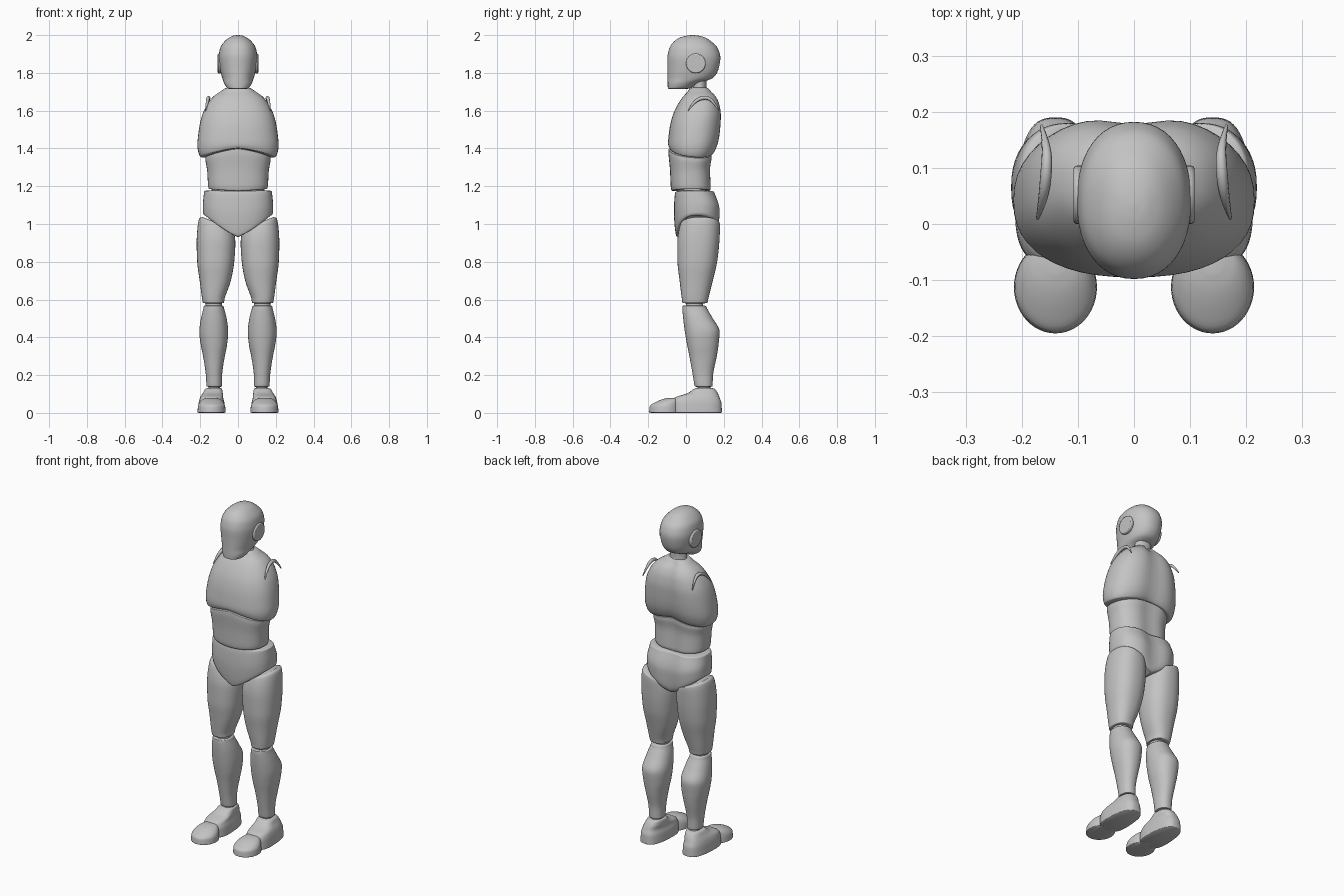
import bpy, bmesh, math

N = 48      # points around each section
SUB = 5     # smoothing steps between two sections

grey = bpy.data.materials.new("mannequin grey")
grey.diffuse_color = (0.55, 0.55, 0.55, 1)


def finish(ob, angle=40):
    ob.data.materials.clear()
    ob.data.materials.append(grey)
    bpy.ops.object.select_all(action='DESELECT')
    ob.select_set(True)
    bpy.context.view_layer.objects.active = ob
    bpy.ops.object.shade_smooth_by_angle(angle=math.radians(angle))


def blend(rows):
    """Monotone cubic interpolation of the section parameters."""
    rows = [tuple(r) + (0,) * (7 - len(r)) for r in rows]
    cols = []
    for c in zip(*rows):
        d = [b - a for a, b in zip(c, c[1:])]
        m = [d[0]] + [2 * a * b / (a + b) if a * b > 0 else 0 for a, b in zip(d, d[1:])] + [d[-1]]
        out = []
        for i in range(len(d)):
            for s in range(SUB):
                t = s / SUB
                out.append(c[i] * (2*t**3 - 3*t**2 + 1) + m[i] * (t**3 - 2*t*t + t)
                           + c[i+1] * (3*t*t - 2*t**3) + m[i+1] * (t**3 - t*t))
        cols.append(out + [c[-1]])
    return list(zip(*cols))


def loft(name, rows, power=2.3, groove=0, taper=0, lean=0, side=1):
    """Rows: z, x min, x max, y front, y back, lift at centre, tilt at front.
    groove dents the back, taper narrows the back, lean raises the outer side."""
    bm = bmesh.new()
    rings = []
    for z, x0, x1, y0, y1, lift, tilt in blend(rows):
        cx, cy, rx, ry = (x0 + x1) / 2, (y0 + y1) / 2, (x1 - x0) / 2, (y1 - y0) / 2
        ring = []
        for i in range(N):
            a = 2 * math.pi * i / N
            s, c = math.sin(a), -math.cos(a)
            u = math.copysign(abs(s) ** (2 / power), s)
            v = math.copysign(abs(c) ** (2 / power), c)
            x = cx + rx * u * (1 - taper * v)
            y = cy + ry * v
            if v > 0:
                y -= groove * v * math.exp(-(u * 3.2) ** 2)
            h = z + lift * (1 - abs(u) ** 1.3) - tilt * v
            h += lean * u * min(1, max(0, (z - 0.9) / 0.14))
            ring.append(bm.verts.new((x * side, y, h)))
        rings.append(ring)
    for r, q in zip(rings, rings[1:]):
        for i in range(N):
            j = (i + 1) % N
            bm.faces.new((r[i], r[j], q[j], q[i]))
    # caps made of front-to-back strips
    for r in (rings[0], rings[-1]):
        for i in range(-N // 4, N // 4):
            f = [r[i], r[i + 1], r[N // 2 - i - 1], r[(N // 2 - i) % N]]
            bm.faces.new(list(dict.fromkeys(f)))
    bmesh.ops.recalc_face_normals(bm, faces=bm.faces)
    me = bpy.data.meshes.new(name)
    bm.to_mesh(me)
    bm.free()
    ob = bpy.data.objects.new(name, me)
    bpy.context.collection.objects.link(ob)
    finish(ob)
    return ob


def sym(z, w, y0, y1, lift=0, tilt=0):
    return (z, -w, w, y0, y1, lift, tilt)


# head with flat jaw
loft("head", [sym(1.715, .042, -.092, .005), sym(1.718, .055, -.096, .02), sym(1.745, .073, -.097, .07),
              sym(1.775, .084, -.097, .145), sym(1.82, .095, -.097, .172), sym(1.88, .102, -.098, .182),
              sym(1.93, .095, -.088, .168), sym(1.965, .073, -.065, .135), sym(1.988, .045, -.03, .10),
              sym(1.998, .02, .01, .06), sym(2.0, .004, .03, .04)], 2.2)

# ear discs
for side, label in ((1, "left"), (-1, "right")):
    bpy.ops.mesh.primitive_cylinder_add(vertices=32, radius=.052, depth=.022,
                                        location=(side * .097, .052, 1.85), rotation=(0, math.pi / 2, 0))
    ear = bpy.context.object
    ear.name = label + "_ear_disc"
    bev = ear.modifiers.new("soft edge", 'BEVEL')
    bev.width, bev.segments = .006, 2
    finish(ear)

# neck
loft("neck", [sym(1.66, .075, .0, .13), sym(1.70, .06, .025, .115), sym(1.73, .05, .038, .108),
              sym(1.80, .048, .04, .108)], 2)

# chest with wavy lower edge and spine groove
loft("chest", [sym(1.355, .165, -.07, .13, .035, .012), sym(1.355, .195, -.085, .145, .035, .012),
               sym(1.37, .207, -.09, .158, .028, .01), sym(1.42, .215, -.095, .178, .01),
               sym(1.50, .207, -.088, .19), sym(1.57, .192, -.072, .194), sym(1.63, .165, -.045, .186),
               sym(1.675, .13, -.015, .165), sym(1.70, .095, .008, .14), sym(1.72, .065, .022, .12),
               sym(1.722, .055, .03, .112)], 2.35, groove=.016)

# shoulder socket rims
for side, label in ((1, "left"), (-1, "right")):
    cu = bpy.data.curves.new(label + "_socket_rim", 'CURVE')
    cu.dimensions = '3D'
    cu.bevel_depth = .009
    cu.bevel_resolution = 2
    cu.use_fill_caps = True
    sp = cu.splines.new('NURBS')
    pts = [(.172, .01, 1.60), (.163, .04, 1.645), (.156, .09, 1.672), (.155, .14, 1.66), (.165, .175, 1.60)]
    sp.points.add(len(pts) - 1)
    for p, (x, y, z), r in zip(sp.points, pts, (.3, .9, 1.2, .9, .3)):
        p.co = (side * x, y, z, 1)
        p.radius = r
    sp.use_endpoint_u = True
    sp.order_u = 3
    rim = bpy.data.objects.new(label + "_socket_rim", cu)
    bpy.context.collection.objects.link(rim)
    cu.materials.append(grey)

# abdomen
loft("abdomen", [sym(1.185, .135, -.06, .12, -.01), sym(1.185, .153, -.073, .132, -.01),
                 sym(1.20, .158, -.08, .137, -.008), sym(1.28, .163, -.085, .134, .01),
                 sym(1.335, .172, -.093, .142, .03, .01), sym(1.352, .172, -.092, .142, .033, .012),
                 sym(1.356, .155, -.08, .13, .033, .012)], 2.5, groove=.012)

# waist joint
loft("waist_joint", [sym(1.15, .14, -.04, .125), sym(1.20, .14, -.055, .12)])

# pelvis with V-shaped bottom
loft("pelvis", [sym(1.045, .15, -.035, .13, -.115), sym(1.045, .172, -.05, .165, -.11),
                sym(1.06, .185, -.058, .182, -.09), sym(1.10, .186, -.064, .187, -.035),
                sym(1.155, .181, -.06, .165, -.006), sym(1.174, .178, -.055, .155, -.004),
                sym(1.178, .16, -.045, .14, -.004)], 2.5, groove=.02)

# legs and feet
for s, label in ((1, "left_"), (-1, "right_")):
    loft(label + "thigh", [(.58, .09, .17, 0, .095), (.582, .075, .185, -.018, .112), (.605, .071, .19, -.022, .118),
                           (.70, .038, .203, -.034, .142), (.80, .02, .216, -.045, .165),
                           (.90, .014, .219, -.046, .176), (.98, .022, .212, -.035, .18),
                           (1.005, .03, .203, -.025, .178), (1.01, .045, .19, -.01, .165)],
         2.3, lean=.035, side=s)
    loft(label + "knee_joint", [(.54, .085, .172, 0, .09), (.60, .085, .172, 0, .09)], 2.2, side=s)
    loft(label + "shin", [(.138, .092, .158, .055, .13), (.14, .085, .166, .047, .14), (.20, .084, .17, .036, .143),
                          (.30, .07, .185, .018, .163), (.36, .058, .197, .006, .172), (.43, .052, .205, -.006, .178),
                          (.50, .06, .196, -.015, .142), (.55, .073, .184, -.019, .113),
                          (.566, .078, .18, -.018, .105), (.569, .092, .168, -.005, .092)], 2.2, side=s)
    loft(label + "ankle_joint", [(.10, .095, .157, .06, .13), (.16, .095, .157, .06, .13)], 2, side=s)
    loft(label + "foot", [(0, .075, .205, -.065, .185), (.004, .07, .21, -.073, .19), (.05, .073, .207, -.074, .188),
                          (.08, .08, .2, -.06, .178), (.105, .082, .185, .01, .168),
                          (.127, .086, .172, .042, .152), (.131, .093, .163, .052, .14)],
         2.8, taper=.13, side=s)
    loft(label + "toe_cap", [(0, .075, .205, -.185, -.03), (.004, .066, .214, -.195, -.03),
                             (.035, .068, .212, -.192, -.03), (.06, .08, .2, -.155, -.03),
                             (.075, .1, .18, -.115, -.03), (.08, .12, .16, -.09, -.04)], 2, side=s)
